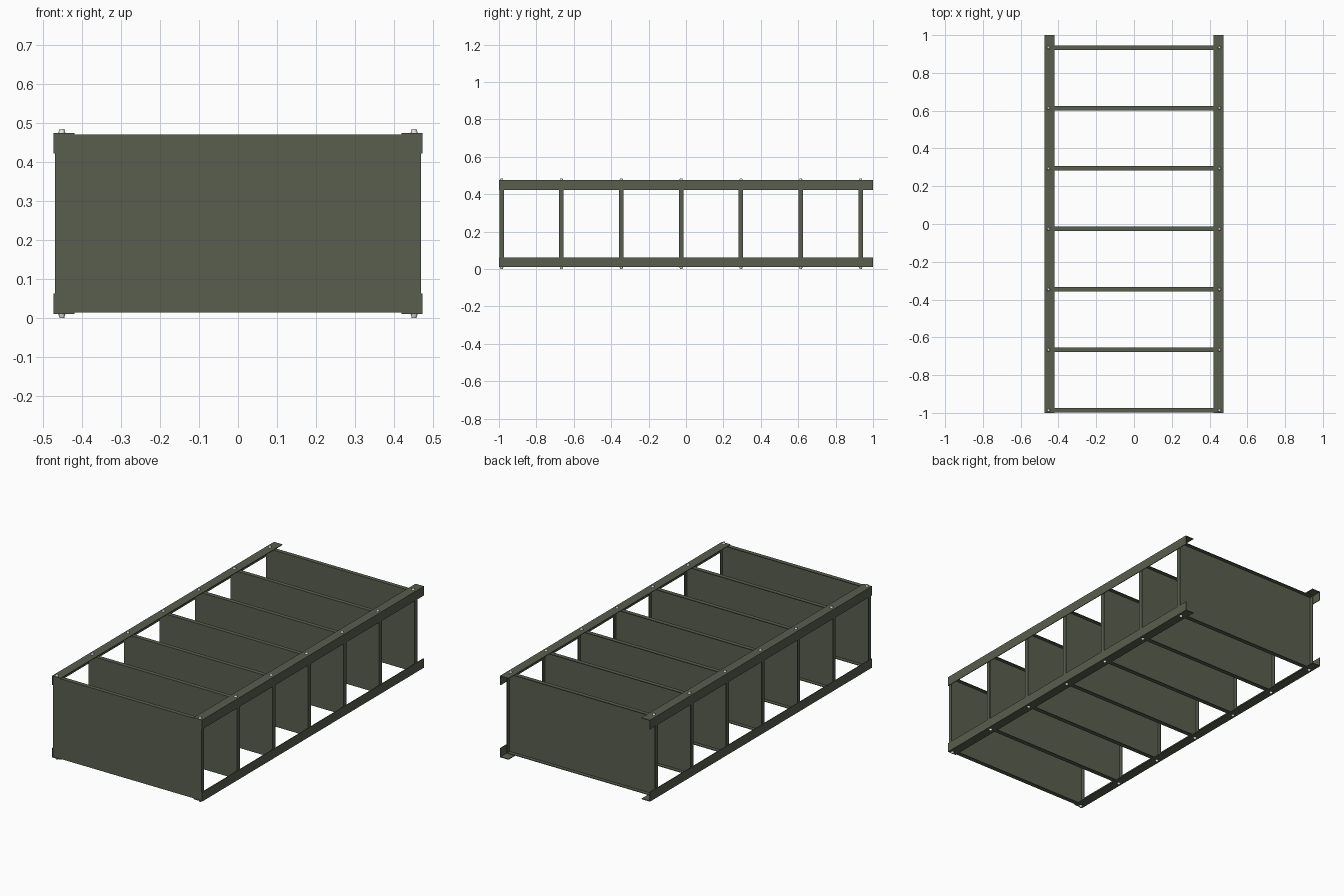
import bpy, bmesh

if "Cube" in bpy.data.objects:
    bpy.data.objects.remove(bpy.data.objects["Cube"])

HALF_W = 0.473            # half width in x
Z0, Z1 = 0.01, 0.475      # lower and upper faces of the angle posts
FLANGE, SHEET = 0.053, 0.004
SHELF_T, RIM = 0.024, 0.004
SHELF_Y = [-0.986 + 0.32 * i for i in range(7)]


def material(name, rgb):
    m = bpy.data.materials.new(name)
    m.diffuse_color = (*rgb, 1)
    m.use_nodes = True
    m.node_tree.nodes["Principled BSDF"].inputs["Base Color"].default_value = m.diffuse_color
    return m


steel = material("dark olive steel", (0.098, 0.112, 0.077))
zinc = material("pale zinc", (0.8, 0.8, 0.78))


def finish(name, bm, mat):
    bmesh.ops.recalc_face_normals(bm, faces=bm.faces)
    me = bpy.data.meshes.new(name)
    bm.to_mesh(me)
    bm.free()
    me.materials.append(mat)
    ob = bpy.data.objects.new(name, me)
    bpy.context.collection.objects.link(ob)
    return ob


# L-section post, extruded along y
def post(name, sx, sz):
    x, z = sx * HALF_W, (Z1 if sz > 0 else Z0)
    profile = [(0, 0), (FLANGE, 0), (FLANGE, SHEET), (SHEET, SHEET), (SHEET, FLANGE), (0, FLANGE)]
    bm = bmesh.new()
    face = bm.faces.new([bm.verts.new((x - sx * u, -1, z - sz * v)) for u, v in profile])
    ext = bmesh.ops.extrude_face_region(bm, geom=[face])["geom"]
    moved = [g for g in ext if isinstance(g, bmesh.types.BMVert)]
    bmesh.ops.translate(bm, verts=moved, vec=(0, 2, 0))
    if face.is_valid and len(bm.faces) == 7:
        # close the starting end
        bm.verts.ensure_lookup_table()
    return finish(name, bm, steel)


# Tray shelf: flat on the -y side, open with a folded rim on the +y side
def shelf(name, y):
    bm = bmesh.new()
    bmesh.ops.create_cube(bm, size=1)
    sx, sz = 2 * (HALF_W - SHEET), Z1 - Z0 - 2 * SHEET
    for v in bm.verts:
        v.co = (v.co.x * sx, y + v.co.y * SHELF_T, (Z0 + Z1) / 2 + v.co.z * sz)
    bm.normal_update()
    back = [f for f in bm.faces if f.normal.y > 0.9]
    bmesh.ops.inset_region(bm, faces=back, thickness=RIM, use_even_offset=True)
    ext = bmesh.ops.extrude_discrete_faces(bm, faces=back)["faces"]
    bmesh.ops.translate(bm, verts=ext[0].verts[:], vec=(0, -(SHELF_T - RIM), 0))
    return finish(name, bm, steel)


# Low bolt head on an outer flange
def bolt(name, sx, y, sz):
    bm = bmesh.new()
    bmesh.ops.create_cone(bm, cap_ends=True, segments=12, radius1=0.009, radius2=0.006, depth=0.01)
    z = Z1 + 0.005 if sz > 0 else Z0 - 0.005
    for v in bm.verts:
        v.co = (v.co.x + sx * 0.452, v.co.y + y, v.co.z * sz + z)
    return finish(name, bm, zinc)


for sx, side in ((-1, "left"), (1, "right")):
    for sz, level in ((-1, "lower"), (1, "upper")):
        post(f"{side}_{level}_post", sx, sz)
        for i, y in enumerate(SHELF_Y):
            bolt(f"{side}_{level}_bolt_{i + 1}", sx, y, sz)

for i, y in enumerate(SHELF_Y):
    shelf(f"shelf_{i + 1}", y)
